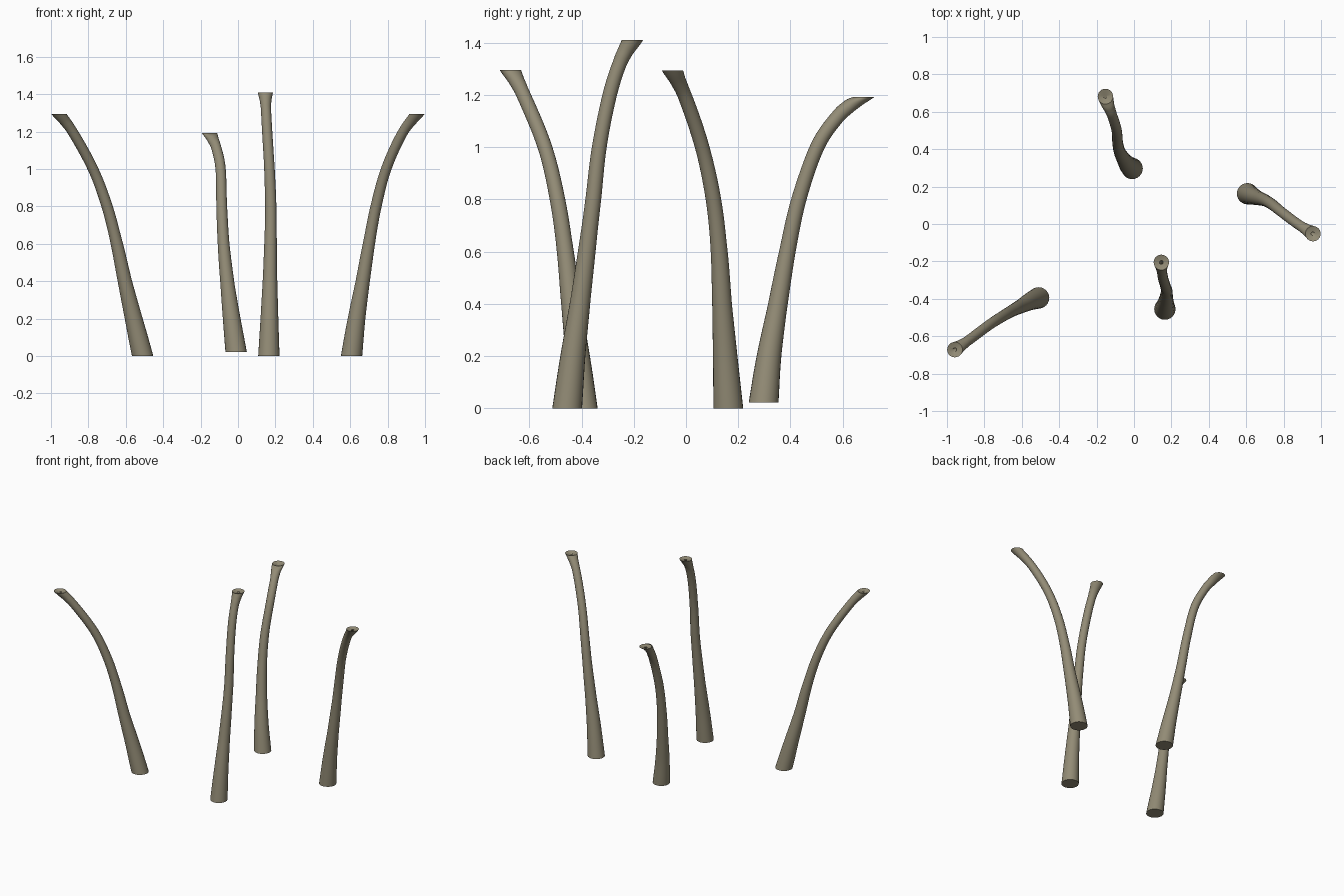
import bpy, bmesh, math
from mathutils import Vector

if "Cube" in bpy.data.objects:
    bpy.data.objects.remove(bpy.data.objects["Cube"])

hide = bpy.data.materials.new("olive grey hide")
hide.diffuse_color = (0.29, 0.26, 0.18, 1)
hide.use_nodes = True
hide.node_tree.nodes["Principled BSDF"].inputs["Base Color"].default_value = hide.diffuse_color

SIDES, STEPS = 24, 8

# centre line of each stalk, base to tip
STALKS = {
    "left_stalk": [(-.51, -.395, 0), (-.558, -.415, .2), (-.605, -.44, .4), (-.648, -.462, .6),
                   (-.70, -.492, .8), (-.775, -.54, 1), (-.885, -.622, 1.2), (-.958, -.672, 1.295)],
    "back_stalk": [(-.01, .297, .022), (-.034, .318, .2), (-.058, .352, .4), (-.077, .388, .6),
                   (-.087, .432, .8), (-.093, .502, 1), (-.115, .575, 1.11), (-.138, .635, 1.165), (-.153, .682, 1.193)],
    "front_stalk": [(.165, -.455, 0), (.168, -.433, .2), (.171, -.406, .4), (.174, -.38, .6),
                    (.175, -.355, .8), (.168, -.332, 1), (.156, -.292, 1.2), (.149, -.25, 1.33), (.146, -.205, 1.41)],
    "right_stalk": [(.607, .162, 0), (.634, .15, .2), (.667, .138, .4), (.70, .127, .6),
                    (.738, .105, .8), (.792, .062, 1), (.878, -.002, 1.19), (.957, -.052, 1.294)],
}
# radius along the height: wide foot, thin neck, flared lip
RADII = [(0, .057), (.15, .047), (.3, .038), (.5, .031), (.75, .0275), (.94, .027), (.97, .031), (1, .041)]


def radius(t):
    for (a, ra), (b, rb) in zip(RADII, RADII[1:]):
        if t <= b:
            return ra + (rb - ra) * (t - a) / (b - a)
    return RADII[-1][1]


def smooth_path(points):
    """Catmull-Rom curve through the points."""
    p = [Vector(q) for q in points]
    p = [2 * p[0] - p[1]] + p + [2 * p[-1] - p[-2]]
    out = []
    for a, b, c, d in zip(p, p[1:], p[2:], p[3:]):
        for i in range(STEPS):
            t = i / STEPS
            out.append(.5 * (2 * b + (c - a) * t + (2 * a - 5 * b + 4 * c - d) * t * t
                             + (3 * b - a - 3 * c + d) * t ** 3))
    return out + [p[-2]]


def stalk(name, points):
    path = smooth_path(points)
    z0, z1 = path[0].z, path[-1].z
    up = Vector((0, 0, 1))
    bm = bmesh.new()

    def ring(centre, axis, r):
        turn = up.rotation_difference(axis)
        return [bm.verts.new(centre + turn @ Vector((r * math.cos(a), r * math.sin(a), 0)))
                for a in (2 * math.pi * k / SIDES for k in range(SIDES))]

    rings = []
    for i, c in enumerate(path):
        t = min(1, max(0, (c.z - z0) / (z1 - z0)))
        axis = (path[min(i + 1, len(path) - 1)] - path[max(i - 1, 0)]).normalized()
        # foot and lip lie level
        level = max(0, 1 - t / .1, (t - .93) / .07)
        rings.append(ring(c, axis.lerp(up, min(1, level)).normalized(), radius(t)))
    # lip face with a small nostril hole
    tip = path[-1]
    inward = (path[-3] - tip).normalized()
    rings.append(ring(tip - up * .003, up, .034))
    rings.append(ring(tip - up * .008, up, .010))
    rings.append(ring(tip - up * .008 + inward * .03, up, .007))
    for a, b in zip(rings, rings[1:]):
        for k in range(SIDES):
            n = (k + 1) % SIDES
            bm.faces.new((a[k], a[n], b[n], b[k]))
    bm.faces.new(rings[0][::-1])
    bm.faces.new(rings[-1])
    mesh = bpy.data.meshes.new(name)
    bm.to_mesh(mesh)
    bm.free()
    mesh.materials.append(hide)
    obj = bpy.data.objects.new(name, mesh)
    bpy.context.collection.objects.link(obj)
    bpy.context.view_layer.objects.active = obj
    obj.select_set(True)


for name, points in STALKS.items():
    stalk(name, points)
bpy.ops.object.shade_smooth_by_angle(angle=math.radians(40))
